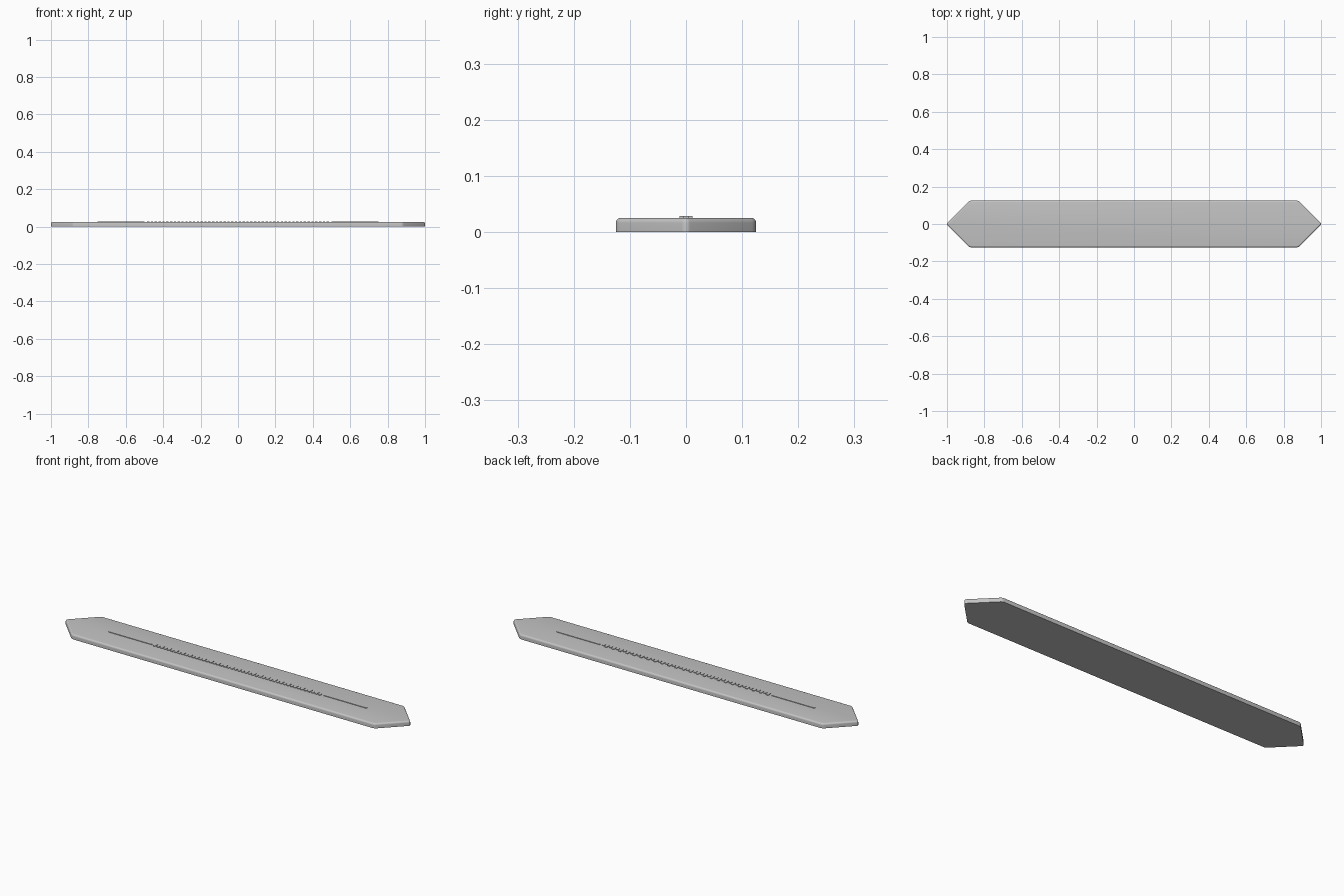
import bpy, bmesh, math

if "Cube" in bpy.data.objects:
    bpy.data.objects.remove(bpy.data.objects["Cube"])

grey = bpy.data.materials.new("plain grey")
grey.diffuse_color = (0.55, 0.55, 0.55, 1)
grey.use_nodes = True
grey.node_tree.nodes["Principled BSDF"].inputs["Base Color"].default_value = grey.diffuse_color
TOP = 0.025


def finish(bm, name):
    bmesh.ops.recalc_face_normals(bm, faces=bm.faces[:])
    mesh = bpy.data.meshes.new(name)
    bm.to_mesh(mesh)
    bm.free()
    mesh.materials.append(grey)
    ob = bpy.data.objects.new(name, mesh)
    bpy.context.collection.objects.link(ob)
    return ob


# Pointed plate: hexagon outline with softened corners
bm = bmesh.new()
outline = [(1.004, 0), (0.88, 0.125), (-0.88, 0.125),
           (-1.004, 0), (-0.88, -0.125), (0.88, -0.125)]
bm.faces.new([bm.verts.new((x, y, 0)) for x, y in outline])
bmesh.ops.bevel(bm, geom=bm.verts[:], offset=0.01, segments=4,
                profile=0.5, affect='VERTICES')
base = bm.faces[:]
ext = bmesh.ops.extrude_face_region(bm, geom=base, use_keep_orig=True)
raised = [v for v in ext["geom"] if isinstance(v, bmesh.types.BMVert)]
bmesh.ops.translate(bm, verts=raised, vec=(0, 0, TOP))
# Rounded upper rim, sharp bottom
rim = [e for e in bm.edges if all(v.co.z > TOP / 2 for v in e.verts)]
bmesh.ops.bevel(bm, geom=rim, offset=0.009, segments=5,
                profile=0.5, affect='EDGES', clamp_overlap=True)
plate = finish(bm, "plate")
bpy.context.view_layer.objects.active = plate
plate.select_set(True)
bpy.ops.object.shade_smooth_by_angle(angle=math.radians(35))
plate.select_set(False)


def add_block(bm, x, y, w, d):
    """Thin raised block on the plate's top face."""
    verts = bmesh.ops.create_cube(bm, size=1)["verts"]
    for v in verts:
        v.co = (x + v.co.x * w, y + v.co.y * d, TOP + 0.001 + v.co.z * 0.004)


# Raised centre line: two plain bars at the ends
for side, name in ((-1, "left_bar"), (1, "right_bar")):
    bm = bmesh.new()
    add_block(bm, side * 0.625, 0, 0.25, 0.01)
    finish(bm, name)

# Abstract raised ticks between the bars
bm = bmesh.new()
count = 48
for i in range(count):
    x = -0.48 + 0.96 * i / (count - 1)
    depth = 0.024 if i % 2 == 0 else 0.016
    add_block(bm, x, (depth - 0.024) / 2, 0.012, depth)
finish(bm, "centre_ticks")
